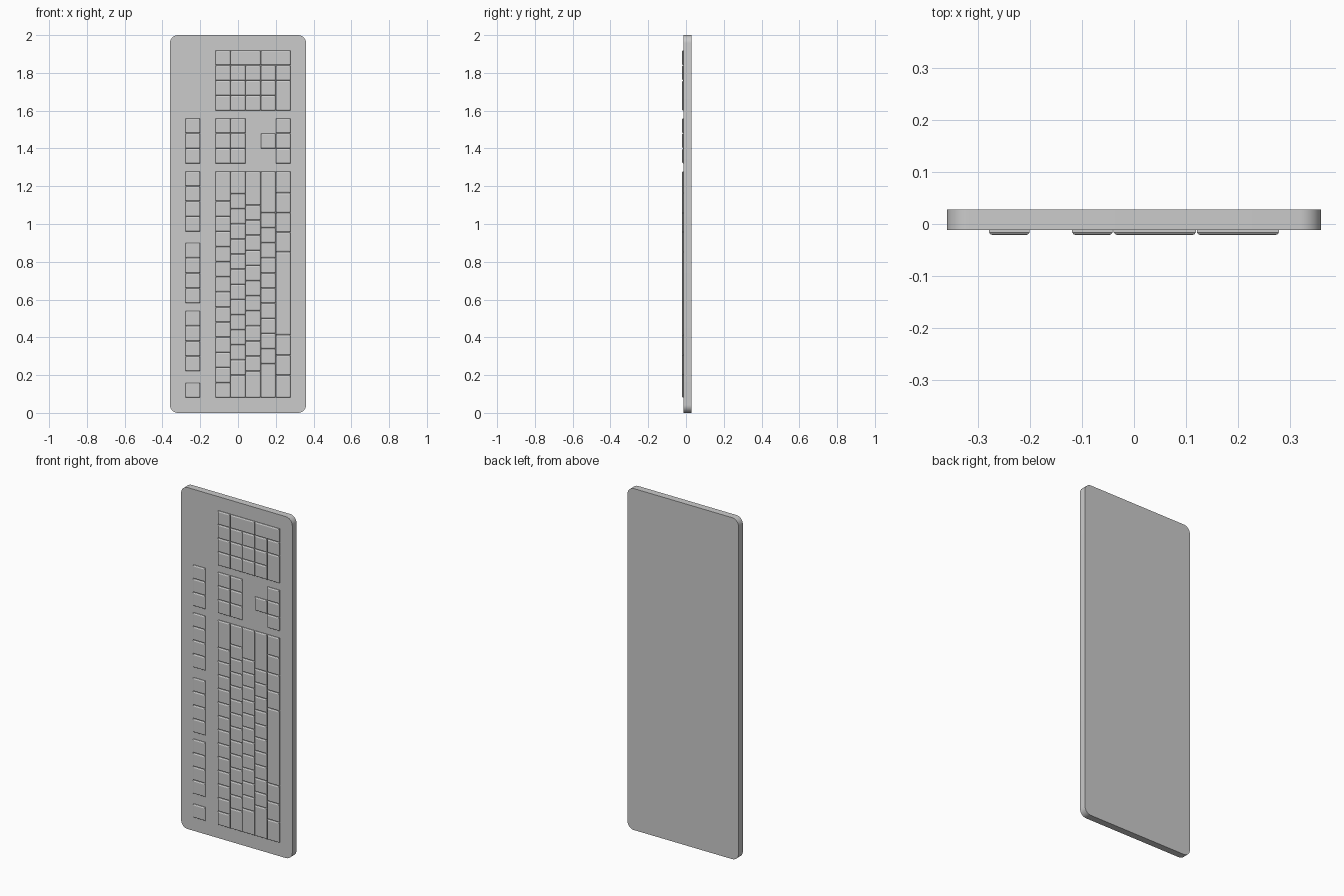
import bpy, bmesh, math

if "Cube" in bpy.data.objects:
    bpy.data.objects.remove(bpy.data.objects["Cube"])

U = 0.08                      # key pitch
FRONT, BACK = -0.012, 0.028   # case faces
TOP = -0.021                  # key top
GAP = 0.001


def finish(name, bm):
    bmesh.ops.recalc_face_normals(bm, faces=bm.faces)
    mesh = bpy.data.meshes.new(name)
    bm.to_mesh(mesh)
    bm.free()
    ob = bpy.data.objects.new(name, mesh)
    bpy.context.collection.objects.link(ob)
    return ob


def add_case():
    # Upright slab with rounded corners
    bm = bmesh.new()
    w, h, r, n = 0.36, 1.0, 0.042, 8
    verts = []
    for i, (sx, sz) in enumerate([(1, 1), (-1, 1), (-1, -1), (1, -1)]):
        for k in range(n + 1):
            a = math.pi / 2 * (i + k / n)
            verts.append(bm.verts.new((sx * (w - r) + r * math.cos(a), FRONT,
                                       1 + sz * (h - r) + r * math.sin(a))))
    face = bm.faces.new(verts)
    ext = bmesh.ops.extrude_face_region(bm, geom=[face], use_keep_orig=True)
    for v in ext["geom"]:
        if isinstance(v, bmesh.types.BMVert):
            v.co.y = BACK
    ob = finish("keyboard_case", bm)
    bpy.context.view_layer.objects.active = ob
    ob.select_set(True)
    bpy.ops.object.shade_smooth_by_angle(angle=math.radians(35))
    ob.select_set(False)


def add_key(bm, x0, x1, z0, z1):
    # Straight base with a chamfered rim and flat top
    rings = []
    for y, g in ((FRONT + 0.001, GAP), (TOP + 0.005, GAP),
                 (TOP + 0.0015, GAP + 0.0025), (TOP, GAP + 0.006)):
        rings.append([bm.verts.new((x, y, z)) for x, z in
                      ((x0 + g, z0 + g), (x1 - g, z0 + g),
                       (x1 - g, z1 - g), (x0 + g, z1 - g))])
    bm.faces.new(rings[0])
    bm.faces.new(rings[-1])
    for a, b in zip(rings, rings[1:]):
        for i in range(4):
            j = (i + 1) % 4
            bm.faces.new((a[i], a[j], b[j], b[i]))


def key_block(name, runs):
    # Each run: left x, start z, key lengths, optional width in columns
    bm = bmesh.new()
    for x, z, lengths, *cols in runs:
        width = U * (cols[0] if cols else 1)
        for length in lengths:
            add_key(bm, x, x + width, z, z + length * U)
            z += length * U
    finish(name, bm)


add_case()
C = [-0.12 + U * i for i in range(5)]   # column left edges

# Main typing area
key_block("main_keys", [
    (C[0], 0.08, [1] * 13 + [2]),
    (C[1], 0.08, [1.5] + [1] * 12 + [1.5]),
    (C[2], 0.08, [1.75] + [1] * 11 + [2.25]),
    (C[3], 0.08, [2.25] + [1] * 10 + [2.75]),
    (C[4], 0.08, [1.5, 1.325, 1.325, 5.5, 1.3, 1.3, 1.3, 1.45]),
])

# Function strip
key_block("function_keys", [(-0.28, z, [1] * n) for z, n in
                            ((0.08, 1), (0.22, 4), (0.58, 4), (0.96, 4), (1.32, 3))])

# Navigation and arrow clusters
key_block("navigation_keys", [(c, 1.32, [1] * 3) for c in C[:2]])
key_block("arrow_keys", [(C[4], 1.32, [1] * 3), (C[3], 1.40, [1])])

# Number pad with two double-width keys and one long key
key_block("number_pad", [(C[0], 1.60, [1] * 4)]
          + [(c, 1.60, [1] * 3) for c in C[1:4]]
          + [(C[4], 1.60, [2, 1]), (C[1], 1.84, [1], 2), (C[3], 1.84, [1], 2)])
